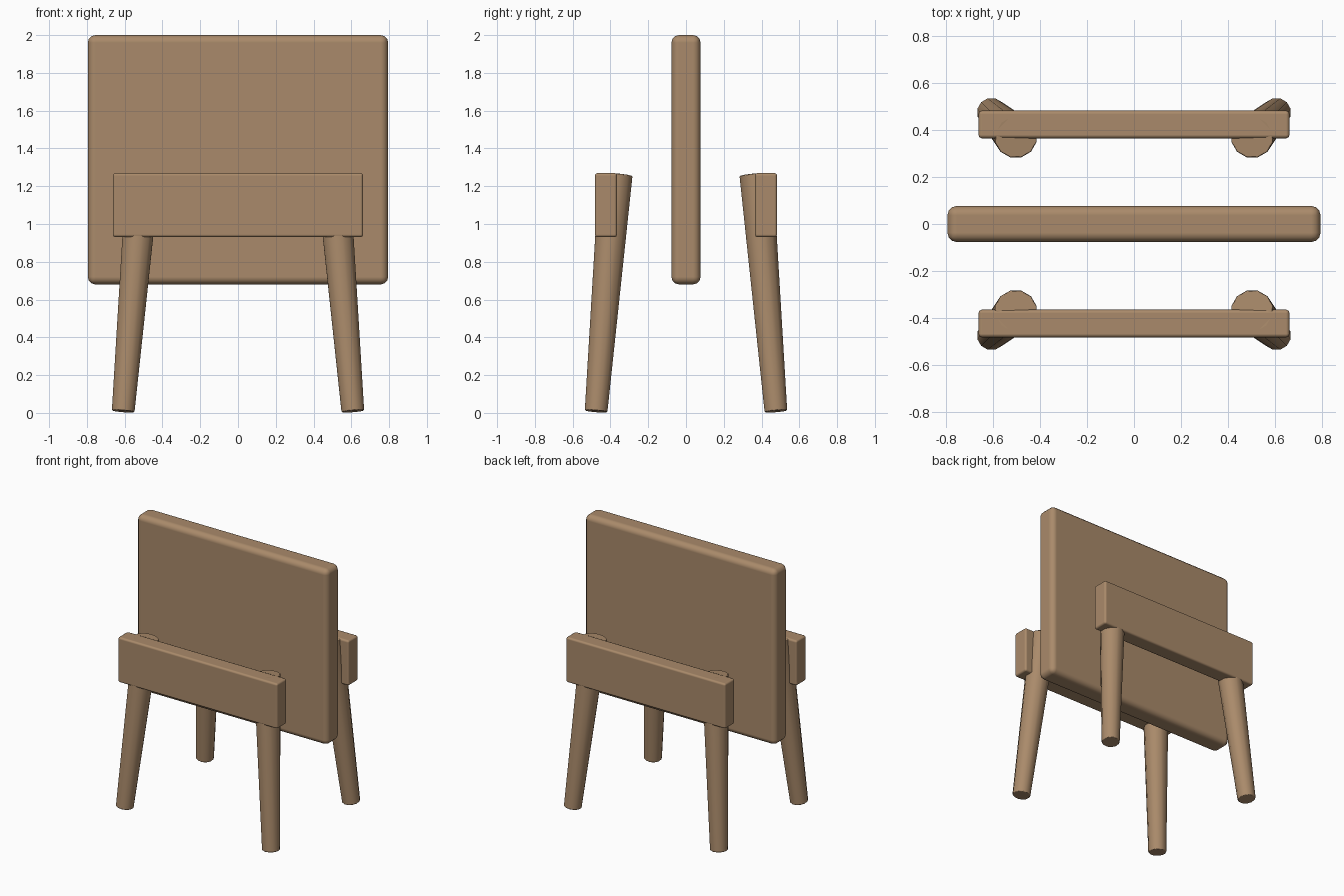
import bpy
from math import radians
from mathutils import Vector

cube = bpy.data.objects.get("Cube")
if cube:
    bpy.data.objects.remove(cube, do_unlink=True)

# Single wood colour
wood = bpy.data.materials.new("warm brown wood")
wood.use_nodes = True
WOOD = (0.40, 0.255, 0.145, 1)
wood.diffuse_color = WOOD
wood.node_tree.nodes["Principled BSDF"].inputs["Base Color"].default_value = WOOD


def finish(obj, name, bevel, segments):
    """Name, colour, smooth and round the edges of a part."""
    obj.name = obj.data.name = name
    obj.data.materials.append(wood)
    bpy.ops.object.shade_smooth_by_angle(angle=radians(50))
    mod = obj.modifiers.new("rounded edges", "BEVEL")
    mod.width = bevel
    mod.segments = segments
    mod.limit_method = "ANGLE"
    mod.angle_limit = radians(50)
    mod.harden_normals = True


def box(name, centre, size, bevel, segments):
    bpy.ops.mesh.primitive_cube_add(size=1, location=centre)
    obj = bpy.context.object
    obj.scale = size
    bpy.ops.object.transform_apply(location=False, rotation=False, scale=True)
    finish(obj, name, bevel, segments)


def leg(name, foot, top, foot_radius, top_radius):
    axis = Vector(top) - Vector(foot)
    bpy.ops.mesh.primitive_cone_add(
        vertices=12, radius1=foot_radius, radius2=top_radius, depth=axis.length,
        location=(Vector(top) + Vector(foot)) / 2,
        rotation=axis.to_track_quat("Z", "Y").to_euler())
    finish(bpy.context.object, name, 0.006, 1)


# Upright panel in the middle
box("panel", (0, 0, 1.34), (1.59, 0.154, 1.32), 0.04, 3)

# A rail with two splayed legs on each side
for side, sy in (("front", -1), ("back", 1)):
    box(side + "_rail", (0, sy * 0.424, 1.1), (1.326, 0.118, 0.34), 0.015, 2)
    for hand, sx in (("right", -1), ("left", 1)):
        leg(f"{side}_{hand}_leg", (sx * 0.608, sy * 0.476, 0.008),
            (sx * 0.503, sy * 0.372, 1.261), 0.062, 0.092)
